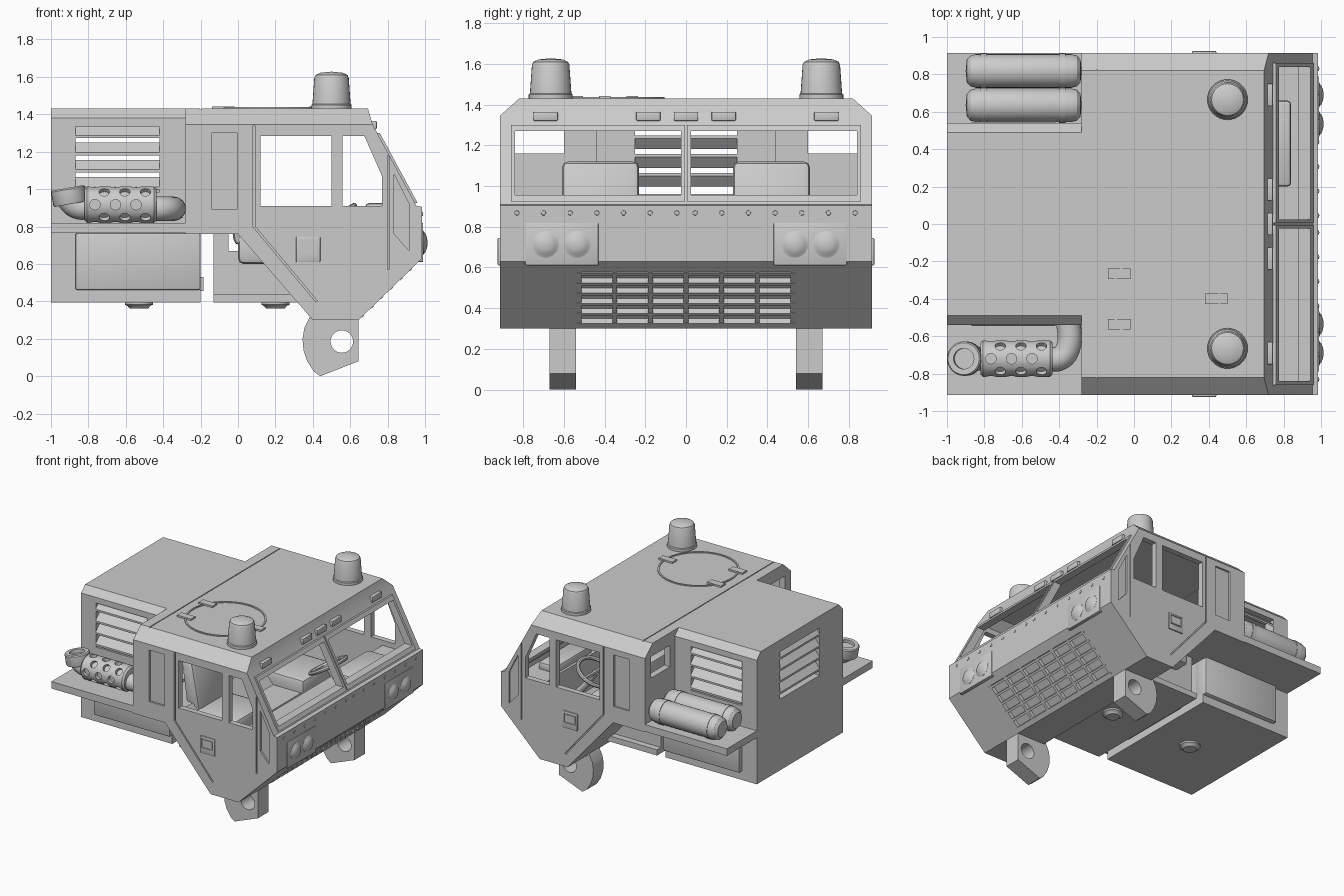
import bpy, bmesh, math
from mathutils import Vector, Matrix

scene = bpy.context.scene
old = bpy.data.objects.get("Cube")
if old:
    bpy.data.objects.remove(old, do_unlink=True)

grey = bpy.data.materials.new("plain_grey")
grey.use_nodes = True
grey.diffuse_color = (0.6, 0.6, 0.6, 1)
grey.node_tree.nodes["Principled BSDF"].inputs["Base Color"].default_value = (0.6, 0.6, 0.6, 1)
cutters = []


def finish(bm, name, matrix=None):
    if matrix:
        bm.transform(matrix)
    bmesh.ops.recalc_face_normals(bm, faces=bm.faces)
    me = bpy.data.meshes.new(name)
    bm.to_mesh(me)
    bm.free()
    me.materials.append(grey)
    ob = bpy.data.objects.new(name, me)
    scene.collection.objects.link(ob)
    return ob


def prism(name, pts, y0, y1, matrix=None, chamfer=None, bevel=0):
    """Side outline in (x, z), extruded from y0 to y1."""
    bm = bmesh.new()
    a = [bm.verts.new((x, y0, z)) for x, z in pts]
    b = [bm.verts.new((x, y1, z)) for x, z in pts]
    bm.faces.new(a)
    bm.faces.new(b)
    for i in range(len(pts)):
        j = (i + 1) % len(pts)
        bm.faces.new((a[i], a[j], b[j], b[i]))
    if chamfer:  # slice both upper long edges
        y, z, ny, nz = chamfer
        for s in (-1, 1):
            bmesh.ops.bisect_plane(bm, geom=bm.verts[:] + bm.edges[:] + bm.faces[:],
                                   plane_co=(0, s * y, z), plane_no=(0, s * ny, nz), clear_outer=True)
            bmesh.ops.holes_fill(bm, edges=bm.edges[:], sides=0)
    if bevel:
        bmesh.ops.bevel(bm, geom=bm.edges[:], offset=bevel, segments=2, affect='EDGES', profile=0.5)
    return finish(bm, name, matrix)


def box(name, x0, x1, y0, y1, z0, z1, matrix=None, bevel=0):
    return prism(name, [(x0, z0), (x1, z0), (x1, z1), (x0, z1)], y0, y1, matrix, None, bevel)


def lathe(name, prof, loc, axis=(0, 0, 1), steps=32):
    """Profile of (radius, height) turned about an axis."""
    bm = bmesh.new()
    vs = [bm.verts.new((r, 0, h)) for r, h in prof]
    es = [bm.edges.new(p) for p in zip(vs, vs[1:])]
    bmesh.ops.spin(bm, geom=vs + es, cent=(0, 0, 0), axis=(0, 0, 1), angle=math.tau, steps=steps)
    bmesh.ops.remove_doubles(bm, verts=bm.verts[:], dist=0.0005)
    rot = Vector(axis).to_track_quat('Z', 'Y').to_matrix().to_4x4()
    return finish(bm, name, Matrix.Translation(loc) @ rot)


def rod(name, p, axis, r, length, steps=32):
    return lathe(name, [(0, 0), (r, 0), (r, length), (0, length)], p, axis, steps)


def bake(ob):
    dg = bpy.context.evaluated_depsgraph_get()
    return bpy.data.meshes.new_from_object(ob.evaluated_get(dg))


def cut(ob, *tools):
    for t in tools:
        m = ob.modifiers.new("cut", 'BOOLEAN')
        m.operation, m.solver, m.object = 'DIFFERENCE', 'EXACT', t
        t.hide_render = True
        if t not in cutters:
            cutters.append(t)
    me = bake(ob)
    ob.modifiers.clear()
    ob.data = me


def pipe(name, pts, r):
    cu = bpy.data.curves.new(name, 'CURVE')
    cu.dimensions, cu.bevel_depth, cu.bevel_resolution, cu.use_fill_caps = '3D', r, 6, True
    sp = cu.splines.new('BEZIER')
    sp.bezier_points.add(len(pts) - 1)
    for bp, p in zip(sp.bezier_points, pts):
        bp.co, bp.handle_left_type, bp.handle_right_type = p, 'AUTO', 'AUTO'
    tmp = bpy.data.objects.new(name + "_path", cu)
    scene.collection.objects.link(tmp)
    me = bake(tmp)
    bpy.data.objects.remove(tmp, do_unlink=True)
    me.materials.clear()
    me.materials.append(grey)
    ob = bpy.data.objects.new(name, me)
    scene.collection.objects.link(ob)


# Cab shell
cab = prism("cab_shell", [(-.28, 1.43), (.695, 1.43), (.72, 1.345), (.955, .91), (.985, .905), (.985, .63),
            (.645, .3), (.4, .3), (0, .76), (-.28, .76)], -.915, .915, chamfer=(.82, 1.43, .085, .095))
inside = prism("cab_hollow", [(-.23, 1.39), (.66, 1.39), (.68, 1.33), (.9, .91), (.93, .88), (.93, .64),
               (.63, .36), (.43, .36), (.03, .81), (-.23, .81)], -.87, .87, chamfer=(.8, 1.39, .085, .095))
passage = box("engine_hollow", -.95, -.15, -.44, .44, .83, 1.385)
tools = [inside, passage]
slope = lambda z: .72 + (1.345 - z) * .54


def raked(name, z0, z1, back, out, y0, y1):
    return prism(name, [(slope(z1) - back, z1), (slope(z1) + out, z1),
                        (slope(z0) + out, z0), (slope(z0) - back, z0)], y0, y1)


def strip(p, q, w, y0, y1):
    d = (Vector(q) - Vector(p)).normalized() * w
    n = Vector((-d.y, d.x))
    return prism("groove", [Vector(p) - n, Vector(q) - n, Vector(q) + n, Vector(p) + n], y0, y1)


# Windscreen, window, door seam and panel openings on both sides
for s in (-1, 1):
    pane = raked("pane_cut", .955, 1.27, .1, .1, s * .025, s * .84)
    frame = raked("windscreen_frame", .925, 1.3, .02, .014, s * .005, s * .86)
    cut(frame, pane)
    y0, y1 = s * .8, s * 1
    g0, g1 = s * .9, s * 1
    tools += [pane,
              box("door_window", .12, .5, y0, y1, .91, 1.285),
              prism("quarter_window", [(.56, .91), (.77, .91), (.77, 1.07), (.675, 1.285), (.56, 1.285)], y0, y1),
              box("rear_window", -.4, -.15, s * .6, s * .84, 1.16, 1.33),
              box("rear_recess", -.14, -.005, g0, g1, .89, 1.3),
              prism("front_recess", [(.835, 1.08), (.915, .92), (.915, .67), (.835, .76)], g0, g1),
              strip((.085, 1.34), (.085, .8), .005, g0, g1), strip((.085, .8), (.42, .4), .005, g0, g1),
              strip((.803, 1.18), (.803, .57), .004, g0, g1)]
# Grille recess on the sloping bumper face; local z runs up the slope
v = Vector((.34, 0, .33)).normalized()
n = Vector((v.z, 0, -v.x))
face = Matrix(((n.x, 0, v.x, .645), (0, 1, 0, 0), (n.z, 0, v.z, .3), (0, 0, 0, 1)))
tools.append(box("grille_cut", -.03, .1, -.53, .53, .03, .4, face))
tools += [box("roof_seam", -.204, -.197, -1, 1, 1.425, 1.5)]
cut(cab, *tools)
for i in range(6):
    t = .03 + i * .0715
    box("grille_slat", -.035, .004, -.535, .535, t - .009, t + .009, face)
for i in range(7):
    y = -.525 + i * .175
    box("grille_post", -.035, 0, y - .012, y + .012, .03, .4, face)

# Front lights, rivets and marker lamps
for s in (-1, 1):
    box("headlight_panel", .95, .99, s * .43, s * .79, .61, .82, bevel=.006)
    for y in (.535, .69):
        lathe("headlight", [(.066, 0), (.066, .006), (.06, .008), (.048, .018), (.026, .026), (0, .029)],
              (.985, s * y, .713), (1, 0, 0))
    for i in range(7):
        lathe("rivet", [(.013, 0), (.011, .005), (0, .008)], (.983, s * (.045 + i * .131), .868), (1, 0, 0), 10)
for y in (-.69, -.185, 0, .185, .69):
    box("marker_lamp", .69, .742, y - .06, y + .06, 1.32, 1.365, bevel=.006)

# Beacons and roof hatch
for s in (-1, 1):
    lathe("beacon", [(.108, 0), (.108, .02), (.102, .025), (.092, .165), (.085, .18), (.06, .192), (0, .198)],
          (.5, s * .665, 1.43))
lathe("hatch_ring", [(.283, -.01), (.283, .008), (.295, .008), (.295, -.01), (.283, -.01)],
      (.17, -.4, 1.43), steps=64)
for x, y in ((-.08, -.265), (-.08, -.535), (.44, -.4)):
    box("hatch_hinge", x - .06, x + .06, y - .028, y + .028, 1.42, 1.443)

# Door handles, tow lugs, fenders and lockers
hole = rod("lug_hole", (.555, -1, .185), (0, 1, 0), .06, 2)
for s in (-1, 1):
    handle = box("door_handle", .31, .44, s * .9, s * .925, .61, .745, bevel=.005)
    cut(handle, box("handle_cut", .325, .425, s * .917, s * .95, .655, .73))
    box("handle_grip", .33, .42, s * .9, s * .923, .665, .72)
    lug = prism("tow_lug", [(.645, .33), (.645, .08), (.44, 0), (.405, .025), (.37, .08), (.35, .14),
                            (.345, .2), (.355, .26), (.39, .33)], s * .54, s * .67)
    cut(lug, hole)
    box("fender", -1, -.27, s * .45, s * .915, .765, .82)
    box("side_locker", -.87, -.2, s * .45, s * .575, .46, .765, bevel=.012)

# Engine housing with louvred openings on three sides
housing = prism("engine_housing", [(-1, .7), (-.27, .7), (-.27, 1.43), (-1, 1.43)], -.54, .54,
                chamfer=(.49, 1.43, 1, 1))
cut(housing, passage, box("side_vent", -.87, -.42, -1, 1, .985, 1.335),
    box("rear_vent", -1.1, -.9, -.25, .25, .96, 1.335))
box("lower_housing", -1, -.2, -.54, .54, .395, .765)
box("housing_latch", -.2, -.185, -.3, .3, .455, .53)
for i in range(4):
    z = 1.0 + i * .092
    tilt = lambda a, b: [(a, z + .05), (a, z + .065), (b, z + .012), (b, z - .003)]
    prism("rear_slat", tilt(-.955, -1.0), -.25, .25)
    for s in (-1, 1):
        turn = Matrix.Rotation(s * math.pi / 2, 4, 'Z')
        shift = Matrix.Translation((-.645, 0, 0))
        prism("side_slat", tilt(.49, .545), -.225, .225, shift @ turn)

# Exhaust on the right fender
holes = bmesh.new()
for k in range(8):
    a = k * math.pi / 4
    d = Vector((0, math.cos(a), math.sin(a)))
    for i in range(3):
        p = Vector((-.765 + i * .11 + (k % 2) * .05, -.72, .917)) + d * .1
        mat = Matrix.Translation(p) @ d.to_track_quat('Z', 'Y').to_matrix().to_4x4()
        bmesh.ops.create_cone(holes, cap_ends=True, segments=16, radius1=.028, radius2=.028, depth=.06, matrix=mat)
muffler = lathe("muffler", [(0, 0), (.085, 0), (.097, .012), (.097, .37), (.085, .385), (0, .385)],
                (-.82, -.72, .917), (1, 0, 0), 48)
cut(muffler, finish(holes, "muffler_holes"))
pipe("exhaust_inlet", [(-.46, -.72, .895), (-.4, -.72, .895), (-.355, -.67, .895), (-.355, -.48, .895)], .065)
pipe("exhaust_elbow", [(-.79, -.72, .905), (-.85, -.72, .9), (-.9, -.72, .935), (-.912, -.72, .98)], .062)
lathe("exhaust_collar", [(.06, 0), (.088, 0), (.092, .01), (.092, .08), (.085, .088), (.055, .088), (.055, .02), (0, .02)],
      (-.895, -.72, .92), (-.18, 0, 1))

# Air tanks on the left fender
for y in (.635, .818):
    tank = [(0, 0), (.06, .006), (.082, .025), (.09, .055), (.09, .565), (.082, .595), (.06, .614), (0, .62)]
    lathe("air_tank", tank, (-.9, y, .91), (1, 0, 0))
    for x in (-.82, -.4):
        rod("tank_band", (x, y, .91), (1, 0, 0), .094, .035)

# Underside
box("cab_floor", -.13, .6, -.55, .55, .395, .44)
box("floor_back", -.13, -.05, -.5, .5, .395, .78)
box("floor_tunnel", -.05, .4, -.5, .5, .43, .67)
for x in (-.53, .2):
    lathe("drain_cap", [(.075, 0), (.075, .015), (.06, .022), (.05, .035), (0, .035)], (x, 0, .397), (0, 0, -1))

# Seats, dashboard and steering wheel
for y in (-.42, .42):
    box("seat_base", .0, .42, y - .2, y + .2, .6, .77, bevel=.03)
    prism("seat_back", [(-.02, .7), (.1, .7), (.02, 1.12), (-.08, 1.12)], y - .19, y + .19, bevel=.03)
box("dashboard", .66, .9, -.87, .87, .6, .87)
box("dash_hood", .68, .84, .2, .66, .85, .925, bevel=.02)
ring = [(.14 + .016 * math.cos(i * math.tau / 8), .016 * math.sin(i * math.tau / 8)) for i in range(9)]
lathe("steering_wheel", ring, (.5, .42, .84), (-.5, 0, .86))
box("wheel_spoke", .49, .51, .29, .55, .83, .85)
pipe("steering_column", [(.5, .42, .84), (.6, .42, .7), (.7, .42, .6)], .025)

# Remove helpers, then smooth the round parts
for t in cutters:
    bpy.data.objects.remove(t, do_unlink=True)
for ob in scene.objects:
    if ob.type == 'MESH':
        ob.select_set(True)
        bpy.context.view_layer.objects.active = ob
bpy.ops.object.shade_smooth_by_angle(angle=math.radians(32))
